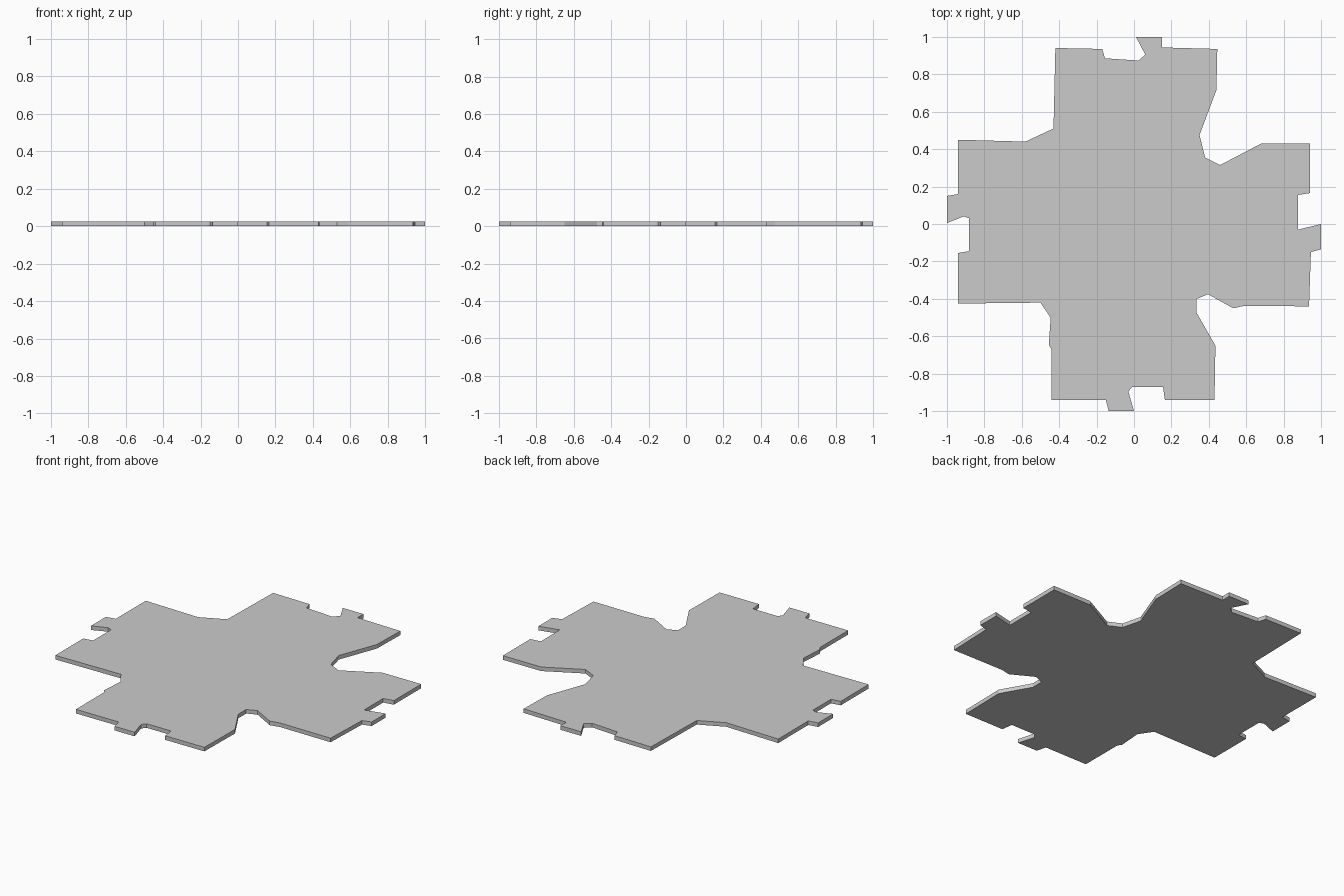
import bpy, bmesh

if "Cube" in bpy.data.objects:
    bpy.data.objects.remove(bpy.data.objects["Cube"])

THICKNESS = 0.025

# Outline of each arm, clockwise seen from above, with the worn notch after it
top_arm = [(-.42, .94), (-.17, .935), (-.155, .885), (.025, .873), (.06, .905),
           (.01, 1), (.15, 1), (.15, .943), (.445, .935), (.44, .715)]
notch_ne = [(.35, .475), (.38, .355), (.46, .315)]
right_arm = [(.68, .43), (.94, .43), (.94, .165), (.875, .155), (.875, -.03),
             (1, 0), (1, -.135), (.945, -.15), (.935, -.44), (.59, -.437)]
notch_se = [(.53, -.45), (.395, -.375), (.335, -.4), (.335, -.475)]
bottom_arm = [(.435, -.65), (.43, -.94), (.165, -.94), (.155, -.87), (-.01, -.87),
              (-.03, -.895), (0, -1), (-.135, -1), (-.15, -.94), (-.44, -.94)]
notch_sw = [(-.44, -.67), (-.455, -.645), (-.445, -.5), (-.5, -.42)]
left_arm = [(-.94, -.425), (-.94, -.155), (-.88, -.145), (-.88, .03), (-.91, .04),
            (-1, .005), (-1, .15), (-.94, .16), (-.94, .45), (-.58, .44)]
notch_nw = [(-.43, .51)]

outline = (top_arm + notch_ne + right_arm + notch_se
           + bottom_arm + notch_sw + left_arm + notch_nw)

# Flat interlocking cross-shaped tile: one profile extruded upward
bm = bmesh.new()
base = bm.faces.new([bm.verts.new((x, y, 0)) for x, y in outline])
extruded = bmesh.ops.extrude_face_region(bm, geom=[base], use_keep_orig=True)
top_verts = [g for g in extruded["geom"] if isinstance(g, bmesh.types.BMVert)]
bmesh.ops.translate(bm, verts=top_verts, vec=(0, 0, THICKNESS))
bmesh.ops.recalc_face_normals(bm, faces=bm.faces)

# Triangulate the concave caps cleanly
caps = [f for f in bm.faces if len(f.verts) > 4]
bmesh.ops.triangulate(bm, faces=caps)

mesh = bpy.data.meshes.new("cross_tile")
bm.to_mesh(mesh)
bm.free()
tile = bpy.data.objects.new("cross_tile", mesh)
bpy.context.collection.objects.link(tile)
